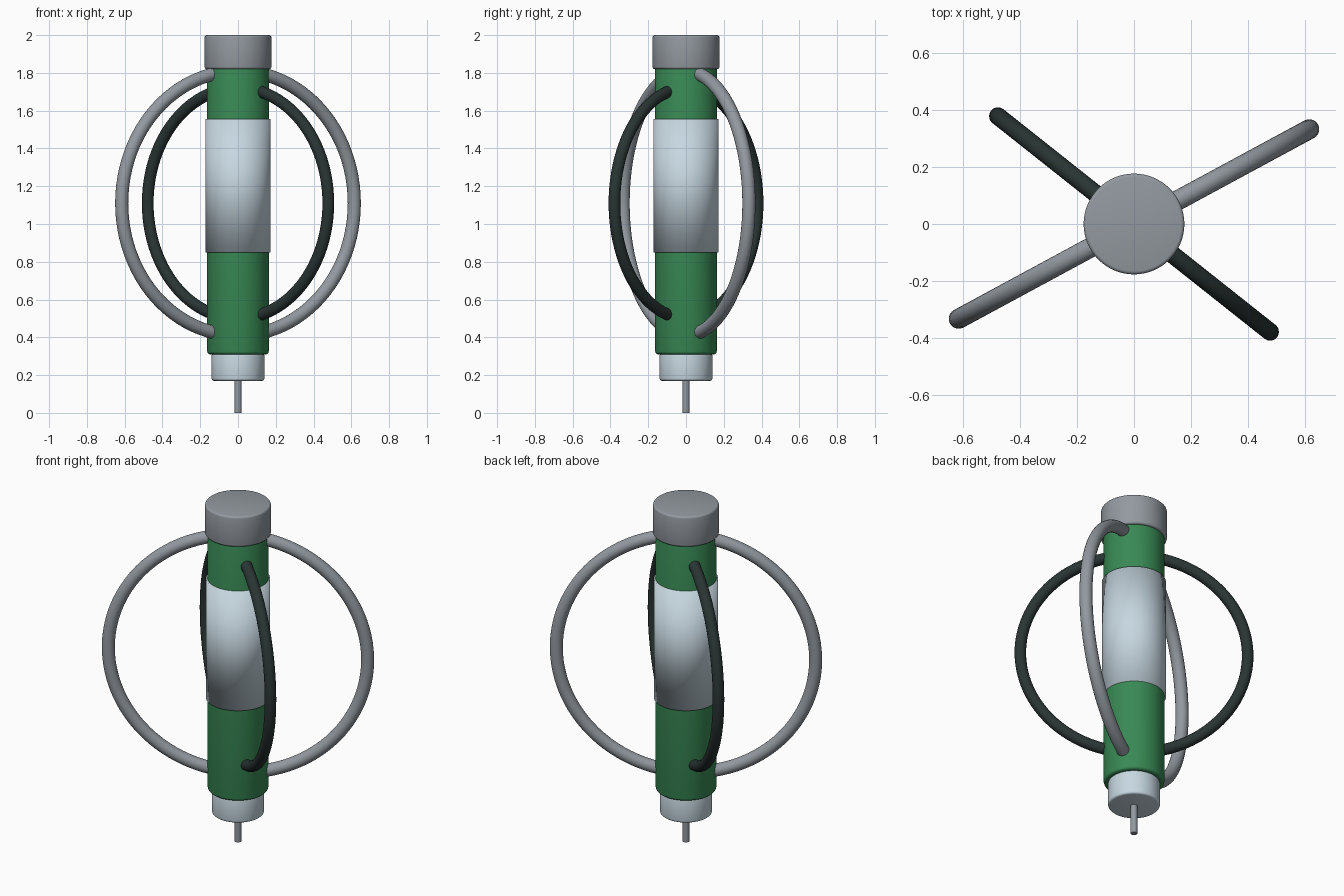
import bpy
import math

if "Cube" in bpy.data.objects:
    bpy.data.objects.remove(bpy.data.objects["Cube"])


def material(name, rgb):
    m = bpy.data.materials.new(name)
    m.diffuse_color = (*rgb, 1)
    m.use_nodes = True
    m.node_tree.nodes["Principled BSDF"].inputs["Base Color"].default_value = m.diffuse_color
    return m


GREEN = material("green", (0.04, 0.25, 0.09))
GREY = material("steel grey", (0.29, 0.32, 0.35))
PALE = material("pale blue", (0.57, 0.68, 0.75))
DARK = material("charcoal", (0.022, 0.035, 0.033))


def cylinder(name, radius, z0, z1, mat, bevel=0.0, sides=64):
    bpy.ops.mesh.primitive_cylinder_add(
        vertices=sides, radius=radius, depth=z1 - z0, location=(0, 0, (z0 + z1) / 2))
    ob = bpy.context.object
    ob.name = name
    ob.data.materials.append(mat)
    if bevel:
        mod = ob.modifiers.new("rounded_rim", 'BEVEL')
        mod.width = bevel
        mod.segments = 3
        mod.limit_method = 'ANGLE'
        bpy.ops.object.modifier_apply(modifier=mod.name)
    bpy.ops.object.shade_smooth_by_angle(angle=math.radians(35))
    return ob


def ring(name, major, minor, turn, mat):
    # upright hoop through the body, turned about the z axis
    bpy.ops.mesh.primitive_torus_add(
        major_segments=96, minor_segments=20, major_radius=major, minor_radius=minor,
        location=(0, 0, 1.11), rotation=(math.pi / 2, 0, math.radians(turn)))
    ob = bpy.context.object
    ob.name = name
    ob.data.materials.append(mat)
    bpy.ops.object.shade_smooth()


# Central stack, bottom to top
cylinder("needle", 0.018, 0.0, 0.20, GREY, sides=24)
cylinder("nozzle", 0.14, 0.17, 0.315, PALE, 0.012)
cylinder("body", 0.163, 0.31, 1.84, GREEN, 0.015)
cylinder("cap", 0.177, 1.82, 2.0, GREY, 0.012)

# Sleeve: shaded smooth all over, including its rims
sleeve = cylinder("sleeve", 0.172, 0.85, 1.555, PALE)
bpy.ops.object.shade_smooth()
for attr in ("sharp_edge", "sharp_face"):
    if attr in sleeve.data.attributes:
        sleeve.data.attributes.remove(sleeve.data.attributes[attr])

# Crossed hoops
ring("outer_hoop", 0.70, 0.035, 28.4, GREY)
ring("inner_hoop", 0.61, 0.031, -38.4, DARK)
